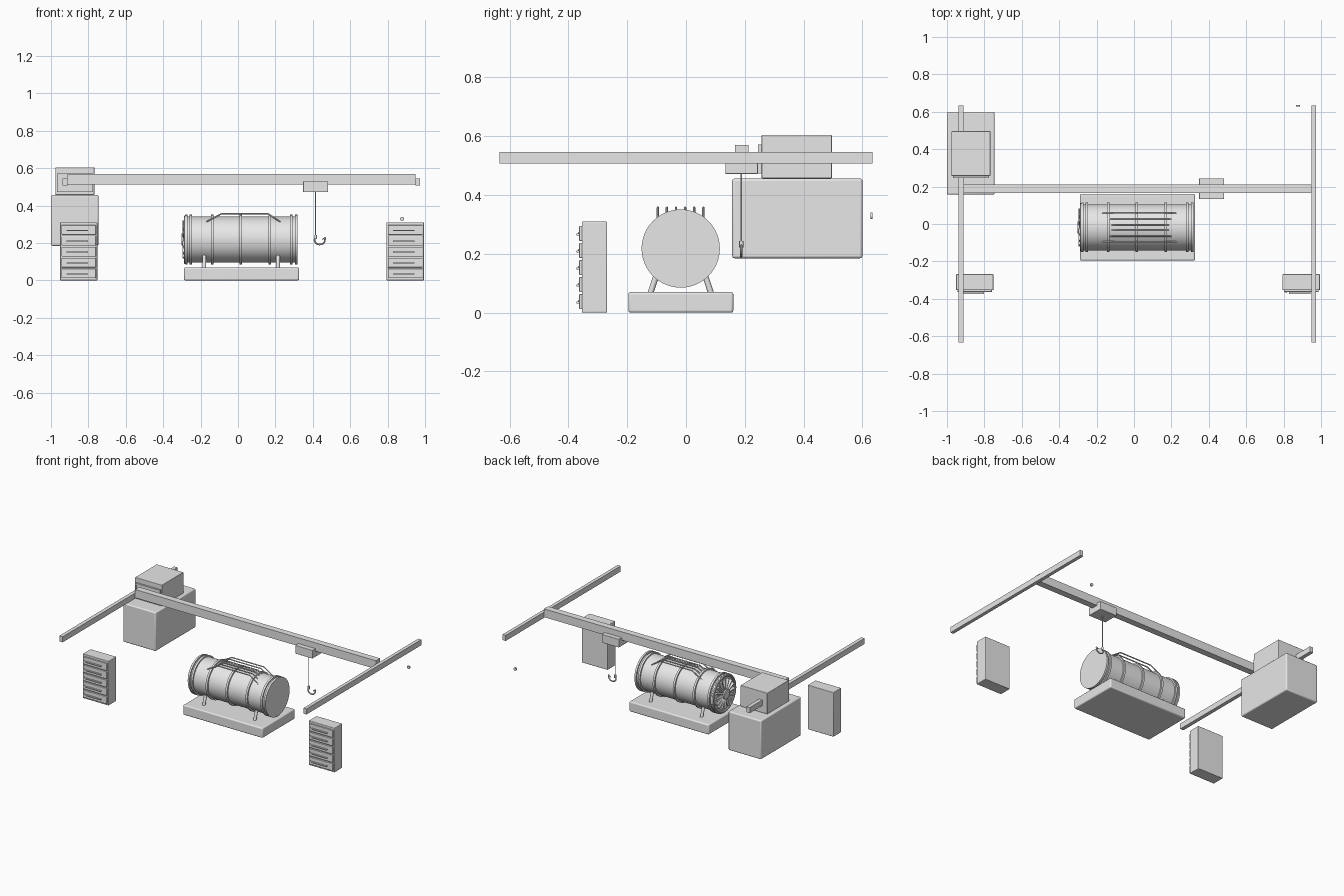
import bpy, math
from mathutils import Vector, Matrix

if "Cube" in bpy.data.objects:
    bpy.data.objects.remove(bpy.data.objects["Cube"], do_unlink=True)

grey = bpy.data.materials.new("plain grey")
grey.use_nodes = True
grey.diffuse_color = (0.8, 0.8, 0.8, 1)
grey.node_tree.nodes["Principled BSDF"].inputs["Base Color"].default_value = (0.8, 0.8, 0.8, 1)


def finish(name, smooth=False):
    ob = bpy.context.object
    ob.name = name
    ob.data.materials.clear()
    ob.data.materials.append(grey)
    if smooth:
        bpy.ops.object.shade_smooth_by_angle(angle=math.radians(35))
    return ob


def box(name, x, y, z, bevel=0.0):
    """Box from (min, max) ranges."""
    lo, hi = Vector((x[0], y[0], z[0])), Vector((x[1], y[1], z[1]))
    bpy.ops.mesh.primitive_cube_add(size=1, location=(lo + hi) / 2)
    bpy.context.object.scale = hi - lo
    bpy.ops.object.transform_apply(location=False, rotation=False)
    ob = finish(name)
    if bevel:
        mod = ob.modifiers.new("rounded edges", "BEVEL")
        mod.width, mod.segments = bevel, 3
        bpy.ops.object.shade_smooth_by_angle(angle=math.radians(35))
    return ob


def rod(name, a, b, r, sides=12):
    """Cylinder between two points."""
    a, b = Vector(a), Vector(b)
    d = b - a
    bpy.ops.mesh.primitive_cylinder_add(vertices=sides, radius=r, depth=d.length, location=(a + b) / 2,
                                        rotation=d.to_track_quat("Z", "Y").to_euler())
    return finish(name, True)


def pipe(name, points, r):
    """Round bar along a path."""
    cu = bpy.data.curves.new(name, "CURVE")
    cu.dimensions = "3D"
    cu.bevel_depth, cu.bevel_resolution, cu.use_fill_caps = r, 2, True
    sp = cu.splines.new("POLY")
    sp.points.add(len(points) - 1)
    for p, co in zip(sp.points, points):
        p.co = (*co, 1)
    ob = bpy.data.objects.new(name, cu)
    bpy.context.collection.objects.link(ob)
    bpy.ops.object.select_all(action="DESELECT")
    ob.select_set(True)
    bpy.context.view_layer.objects.active = ob
    bpy.ops.object.convert(target="MESH")
    return finish(name, True)


# Overhead crane: two rails, bridge beam and trolley
box("right_rail", (-0.937, -0.911), (-0.634, 0.634), (0.507, 0.546))
box("left_rail", (0.949, 0.973), (-0.634, 0.634), (0.507, 0.546))
box("bridge_beam", (-0.911, 0.949), (0.167, 0.212), (0.512, 0.57))
box("trolley", (0.348, 0.481), (0.134, 0.244), (0.472, 0.53), 0.002)

# Cable and double hook
HX, HY = 0.415, 0.188
rod("hoist_cable", (HX, HY, 0.235), (HX, HY, 0.475), 0.003, 8)
rod("hook_block", (HX, HY, 0.222), (HX, HY, 0.243), 0.007)
arc = [(HX + 0.022 - 0.028 * math.cos(t), HY, 0.217 - 0.025 * math.sin(t))
       for t in [math.pi * i / 10 for i in range(11)]]
pipe("hook", [(HX, HY, 0.232)] + arc + [(HX + 0.05, HY, 0.23)], 0.0045)
pipe("hook_barb", [(HX + 0.036, HY, 0.218), (HX + 0.05, HY, 0.23), (HX + 0.054, HY, 0.218)], 0.003)

# Wall unit: large case with a smaller cabinet on top
box("large_case", (-1, -0.746), (0.157, 0.6), (0.185, 0.456), 0.008)
box("upper_cabinet", (-0.976, -0.768), (0.257, 0.496), (0.457, 0.604), 0.003)
box("cabinet_panel", (-0.96, -0.784), (0.251, 0.26), (0.482, 0.558))
for x in ((-0.969, -0.96), (-0.784, -0.775)):
    box("panel_side_trim", x, (0.245, 0.26), (0.473, 0.571))
for z in ((0.473, 0.482), (0.558, 0.571)):
    box("panel_cross_trim", (-0.969, -0.775), (0.245, 0.26), z)

# Drawer chests
for x0 in (-0.952, 0.794):
    box("chest_body", (x0, x0 + 0.2), (-0.354, -0.268), (0, 0.31), 0.004)
    for i in range(5):
        z = 0.012 + i * 0.058
        box("drawer_front", (x0 + 0.008, x0 + 0.192), (-0.363, -0.35), (z, z + 0.051), 0.002)
        box("drawer_handle", (x0 + 0.035, x0 + 0.15), (-0.373, -0.36), (z + 0.019, z + 0.026))
        rod("drawer_lock", (x0 + 0.018, -0.367, z + 0.026), (x0 + 0.018, -0.36, z + 0.026), 0.005)

# Platform
box("platform", (-0.288, 0.327), (-0.196, 0.161), (0, 0.07), 0.008)

# Engine drum lying along x, with raised bands
CY, CZ = -0.018, 0.218


def drum_part(name, x0, x1, r):
    return rod(name, (x0, CY, CZ), (x1, CY, CZ), r, 64)


drum_part("drum_body", -0.276, 0.312, 0.123)
for x in (-0.252, -0.138, 0.015, 0.17, 0.284):
    drum_part("drum_band", x - 0.007, x + 0.007, 0.133)
drum_part("rear_cap", 0.305, 0.318, 0.133)

# Intake end: rim, radial blades and hub
drum_part("intake_plate", -0.28, -0.27, 0.133)
bpy.ops.mesh.primitive_torus_add(major_radius=0.122, minor_radius=0.009, major_segments=64, minor_segments=10,
                                 location=(-0.28, CY, CZ), rotation=(0, math.pi / 2, 0))
finish("intake_rim", True)
for i in range(16):
    blade = box("intake_blade", (-0.006, 0.012), (-0.007, 0.007), (0.028, 0.102))
    turn = Matrix.Rotation(i * math.tau / 16, 4, "X")
    twist = Matrix.Rotation(math.radians(25), 4, "Z")
    blade.data.transform(Matrix.Translation(blade.location))
    blade.matrix_world = Matrix.Translation((-0.288, CY, CZ)) @ turn @ twist
drum_part("intake_hub", -0.303, -0.275, 0.032)

# Top guard rails, each sloping down to the drum surface at both ends
for i in range(6):
    y = CY - 0.078 + i * 0.031
    surface = CZ + math.sqrt(0.123 ** 2 - (y - CY) ** 2)
    run = (0.357 - surface) * 1.9
    pipe("guard_rail", [(-0.087 - run, y, surface), (-0.087, y, 0.357), (0.16, y, 0.357),
                        (0.16 + run * 0.8, y, surface)], 0.004)

# Splayed support legs
for x in (-0.18, 0.214):
    for s in (-1, 1):
        rod("support_leg", (x, CY + s * 0.105, 0.06), (x, CY + s * 0.072, 0.16), 0.01)

# Small round button at the back
rod("wall_button", (0.877, 0.627, 0.329), (0.877, 0.635, 0.329), 0.011, 24)
